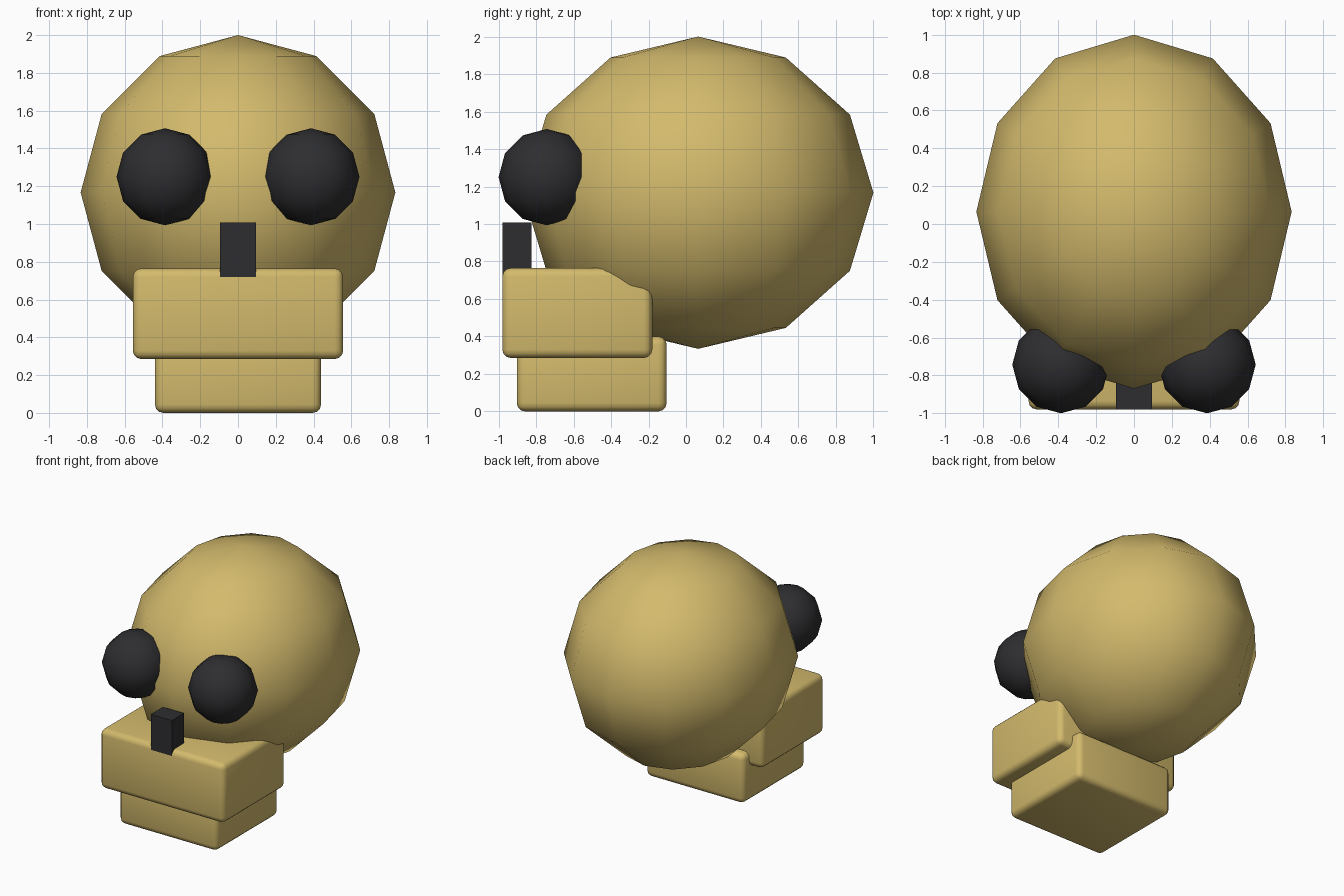
import bpy

if "Cube" in bpy.data.objects:
    bpy.data.objects.remove(bpy.data.objects["Cube"])


def material(name, color):
    m = bpy.data.materials.new(name)
    m.diffuse_color = (*color, 1)
    m.use_nodes = True
    m.node_tree.nodes["Principled BSDF"].inputs["Base Color"].default_value = m.diffuse_color
    return m


bone = material("bone", (0.65, 0.49, 0.15))
dark = material("dark", (0.027, 0.027, 0.03))


def ball(name, center, radii, mat):
    bpy.ops.mesh.primitive_uv_sphere_add(segments=12, ring_count=6, radius=1, location=center)
    ob = bpy.context.object
    ob.name = name
    ob.scale = radii
    bpy.ops.object.transform_apply(location=False, rotation=False, scale=True)
    bpy.ops.object.shade_smooth()
    ob.data.materials.append(mat)
    return ob


def box(name, lo, hi, mat, bevel=0):
    center = [(a + b) / 2 for a, b in zip(lo, hi)]
    bpy.ops.mesh.primitive_cube_add(size=1, location=center)
    ob = bpy.context.object
    ob.name = name
    ob.scale = [b - a for a, b in zip(lo, hi)]
    bpy.ops.object.transform_apply(location=False, rotation=False, scale=True)
    ob.data.materials.append(mat)
    if bevel:
        mod = ob.modifiers.new("rounded_edges", 'BEVEL')
        mod.width = bevel
        mod.segments = 3
        bpy.ops.object.modifier_apply(modifier=mod.name)
        bpy.ops.object.shade_smooth_by_angle()
    return ob


# Cranium
ball("cranium", (0, 0.065, 1.167), (0.833, 0.935, 0.833), bone)

# Eye sockets
for side, x in (("left", -0.386), ("right", 0.386)):
    ball("eye_socket_" + side, (x, -0.743, 1.25), (0.257, 0.257, 0.257), dark)

# Upper and lower jaw
box("upper_jaw", (-0.557, -0.98, 0.285), (0.557, -0.18, 0.765), bone, 0.045)
box("lower_jaw", (-0.44, -0.903, 0), (0.44, -0.103, 0.40), bone, 0.045)

# Nose block
box("nose", (-0.094, -0.98, 0.68), (0.094, -0.825, 1.007), dark)
